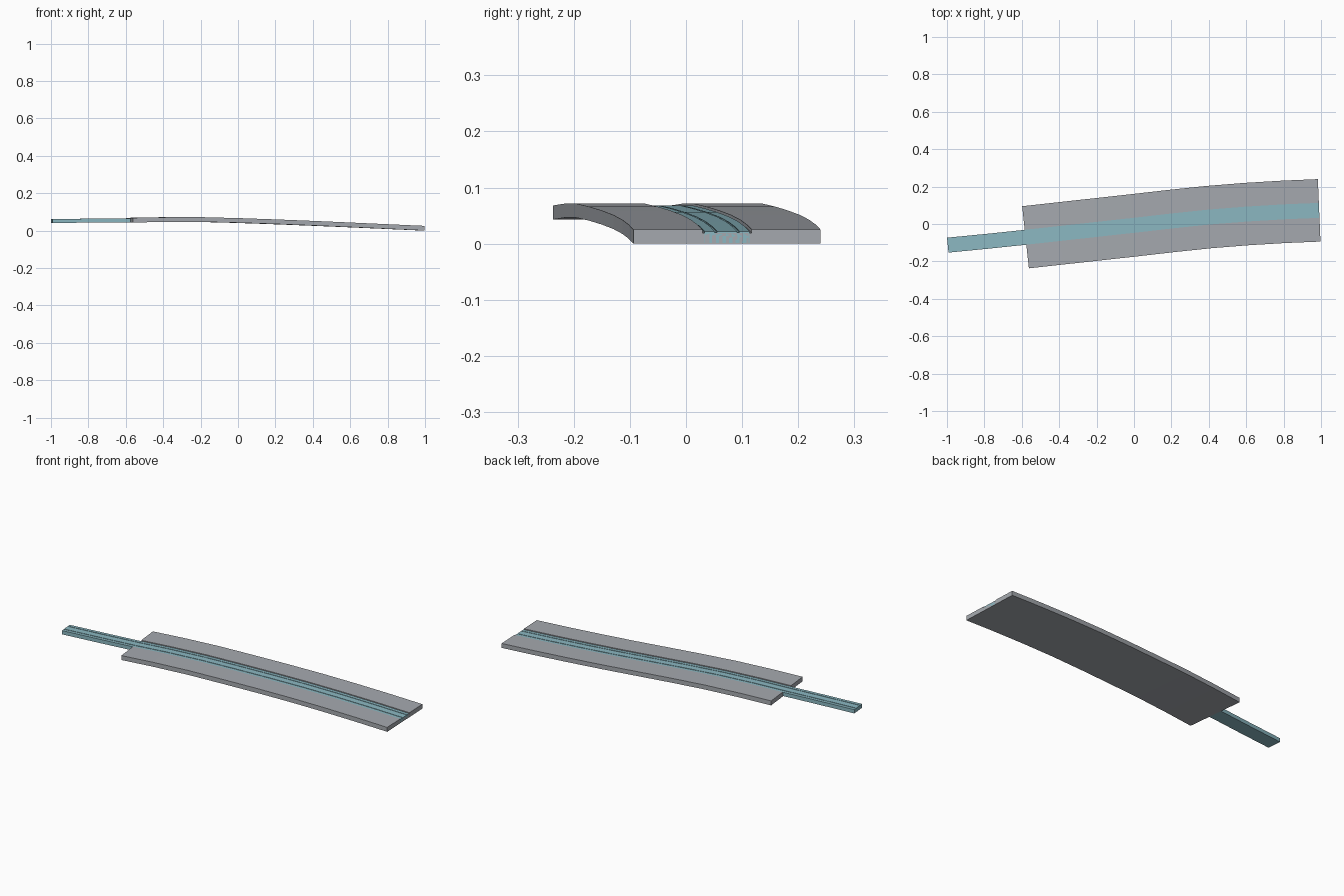
import bpy, bmesh
from mathutils import Vector

if "Cube" in bpy.data.objects:
    bpy.data.objects.remove(bpy.data.objects["Cube"])

# Centreline of the road surface: gentle bend in plan, falling to the right
PATH = [Vector(p) for p in (
    (-0.9957, -0.113, 0.065), (-0.78, -0.092, 0.0665), (-0.58, -0.071, 0.068),
    (-0.4, -0.051, 0.0712), (-0.2, -0.029, 0.0712), (0.0, -0.007, 0.066),
    (0.2, 0.016, 0.059), (0.4, 0.037, 0.051), (0.6, 0.053, 0.0425),
    (0.8, 0.065, 0.0335), (0.99, 0.073, 0.025))]
THICK = 0.025


def material(name, rgb):
    m = bpy.data.materials.new(name)
    m.diffuse_color = (*rgb, 1)
    m.use_nodes = True
    m.node_tree.nodes["Principled BSDF"].inputs["Base Color"].default_value = m.diffuse_color
    return m


def mirrored(half):
    """Complete a half profile (top centre to bottom) by mirroring it."""
    return half + [(-x, z) for x, z in reversed(half)]


def sweep(name, profile, start, mat):
    """Sweep a closed (sideways, height) profile along the path."""
    bm = bmesh.new()
    rings = []
    for i in range(start, len(PATH)):
        a, b = PATH[max(i - 1, 0)], PATH[min(i + 1, len(PATH) - 1)]
        d = (b - a).xy.normalized()
        side = Vector((-d.y, d.x, 0))
        rings.append([bm.verts.new(PATH[i] + side * s + Vector((0, 0, z)))
                      for s, z in profile])
    n = len(profile)
    for r0, r1 in zip(rings, rings[1:]):
        for k in range(n):
            bm.faces.new((r0[k], r0[(k + 1) % n], r1[(k + 1) % n], r1[k]))
    bm.faces.new(rings[0])
    bm.faces.new(rings[-1])
    bmesh.ops.recalc_face_normals(bm, faces=bm.faces)
    me = bpy.data.meshes.new(name)
    bm.to_mesh(me)
    bm.free()
    me.materials.append(mat)
    ob = bpy.data.objects.new(name, me)
    bpy.context.collection.objects.link(ob)
    return ob


grey = material("road grey", (0.38, 0.40, 0.43))
teal = material("track teal", (0.26, 0.48, 0.54))

# Wide road slab with a shallow channel along the middle
sweep("road_slab", mirrored([
    (0.044, -0.006), (0.044, 0), (0.167, 0), (0.167, -THICK)]), 2, grey)

# Narrow track bed lying in the channel, with two fine rail grooves
T = -0.003
sweep("track_bed", mirrored([
    (0.018, T), (0.018, T - 0.002), (0.022, T - 0.002), (0.022, T),
    (0.040, T), (0.040, -THICK + 0.0008)]), 0, teal)
